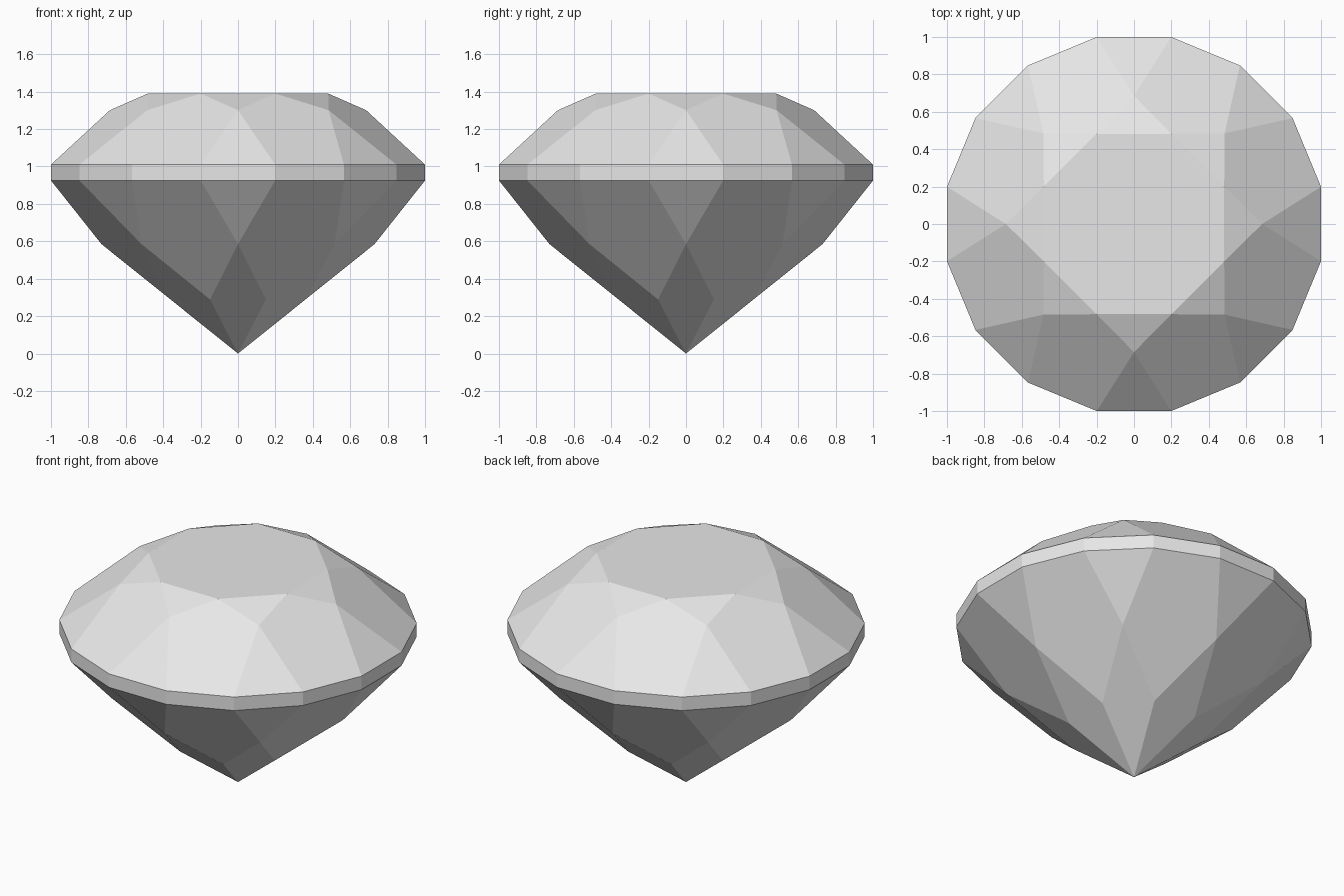
import bpy
import bmesh
from math import cos, sin, pi

cube = bpy.data.objects.get("Cube")
if cube:
    bpy.data.objects.remove(cube, do_unlink=True)

SIDES = 8
STEP = 2 * pi / SIDES
GIRDLE_RADIUS = 1 / cos(STEP / 4)

bm = bmesh.new()


def ring(radius, z, count, offset):
    """Evenly spaced vertices, starting at the given angle."""
    angles = [offset + i * 2 * pi / count for i in range(count)]
    return [bm.verts.new((radius * cos(a), radius * sin(a), z)) for a in angles]


# Rings of facet corners, from the table down to the tip
table = ring(0.522, 1.39, SIDES, STEP / 2)
star = ring(0.685, 1.301, SIDES, 0)
girdle_top = ring(GIRDLE_RADIUS, 1.01, 2 * SIDES, -STEP / 4)
girdle_low = ring(GIRDLE_RADIUS, 0.925, 2 * SIDES, -STEP / 4)
belly = ring(0.73, 0.585, SIDES, 0)
lower = ring(0.39, 0.289, SIDES, STEP / 2)
tip = bm.verts.new((0, 0, 0))

face = bm.faces.new
face(table)
for i in range(SIDES):
    n = (i + 1) % SIDES
    a, b, c = 2 * i, 2 * i + 1, (2 * i + 2) % (2 * SIDES)
    # Crown: star, main and upper facets
    face((table[i - 1], star[i], table[i]))
    face((table[i], star[i], girdle_top[b], girdle_top[c], star[n]))
    face((star[i], girdle_top[a], girdle_top[b]))
    # Girdle band
    face((girdle_top[a], girdle_low[a], girdle_low[b], girdle_top[b]))
    face((girdle_top[b], girdle_low[b], girdle_low[c], girdle_top[c]))
    # Pavilion: small, main and tip facets
    face((belly[i], girdle_low[b], girdle_low[a]))
    face((lower[i], belly[n], girdle_low[c], girdle_low[b], belly[i]))
    face((tip, lower[i], belly[i], lower[i - 1]))

bmesh.ops.recalc_face_normals(bm, faces=bm.faces)
mesh = bpy.data.meshes.new("cut_gem")
bm.to_mesh(mesh)
bm.free()

# Single pale grey colour
grey = bpy.data.materials.new("pale_grey")
grey.use_nodes = True
colour = (0.8, 0.8, 0.8, 1)
grey.diffuse_color = colour
grey.node_tree.nodes["Principled BSDF"].inputs["Base Color"].default_value = colour
mesh.materials.append(grey)

gem = bpy.data.objects.new("cut_gem", mesh)
bpy.context.collection.objects.link(gem)
